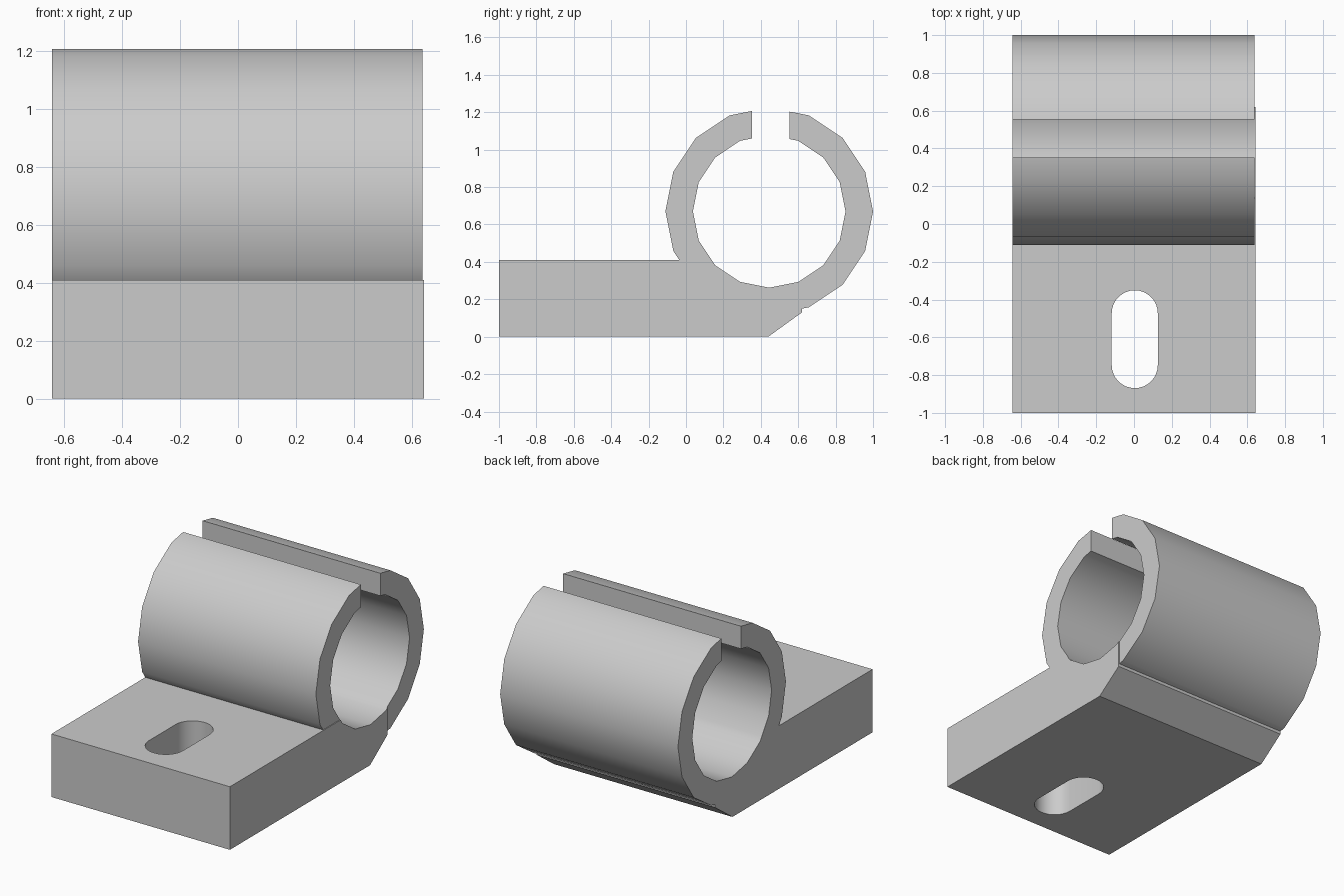
import bpy, bmesh, math
from mathutils import Vector

cube = bpy.data.objects.get("Cube")
if cube:
    bpy.data.objects.remove(cube, do_unlink=True)

LEFT, RIGHT, RING_RIGHT = -0.642, 0.642, 0.637
RING_Y, RING_Z = 0.445, 0.67

grey = bpy.data.materials.new("plain grey")
grey.use_nodes = True
grey.diffuse_color = (0.6, 0.6, 0.6, 1)
grey.node_tree.nodes["Principled BSDF"].inputs["Base Color"].default_value = (0.6, 0.6, 0.6, 1)


def prism(name, outline, depth):
    """Extrude a closed 3D outline along the depth vector."""
    bm = bmesh.new()
    face = bm.faces.new([bm.verts.new(p) for p in outline])
    side = bmesh.ops.extrude_face_region(bm, geom=[face])["geom"]
    moved = [v for v in side if isinstance(v, bmesh.types.BMVert)]
    bmesh.ops.translate(bm, verts=moved, vec=Vector(depth))
    bmesh.ops.recalc_face_normals(bm, faces=bm.faces)
    mesh = bpy.data.meshes.new(name)
    bm.to_mesh(mesh)
    bm.free()
    mesh.materials.append(grey)
    obj = bpy.data.objects.new(name, mesh)
    bpy.context.collection.objects.link(obj)
    return obj


def tube_outline(x, radius, sides=16):
    angles = [2 * math.pi * i / sides for i in range(sides)]
    return [(x, RING_Y + radius * math.cos(a), RING_Z + radius * math.sin(a)) for a in angles]


def combine(target, tool, operation):
    """Apply a boolean and discard the tool."""
    tool.hide_render = True
    mod = target.modifiers.new("combine", "BOOLEAN")
    mod.operation = operation
    mod.solver = "EXACT"
    mod.object = tool
    bpy.context.view_layer.objects.active = target
    bpy.ops.object.modifier_apply(modifier=mod.name)
    bpy.data.objects.remove(tool, do_unlink=True)


# Mounting foot with a chamfered rear edge
foot = [(-1, 0), (0.44, 0), (0.62, 0.13), (0.62, 0.41), (-1, 0.41)]
clamp = prism("pipe_clamp_bracket", [(LEFT, y, z) for y, z in foot], (RIGHT - LEFT, 0, 0))

# Clamp ring joined to the foot
ring = prism("ring", tube_outline(LEFT, 0.555), (RING_RIGHT - LEFT, 0, 0))
combine(clamp, ring, "UNION")

# Bore through the ring
combine(clamp, prism("bore", tube_outline(-1, 0.408), (2, 0, 0)), "DIFFERENCE")

# Split along the top of the ring
gap = [(-1, 0.353, 0.8), (-1, 0.553, 0.8), (-1, 0.553, 1.4), (-1, 0.353, 1.4)]
combine(clamp, prism("gap", gap, (2, 0, 0)), "DIFFERENCE")

# Rounded bolt slot through the foot
slot = []
for end, start in ((1, 0), (-1, math.pi)):
    for i in range(17):
        a = start + math.pi * i / 16
        slot.append((0.004 + 0.122 * math.cos(a), -0.61 + end * 0.137 + 0.122 * math.sin(a), -0.2))
combine(clamp, prism("bolt_slot", slot, (0, 0, 0.8)), "DIFFERENCE")

# Smooth curved walls, crisp corners
bpy.ops.object.select_all(action="DESELECT")
clamp.select_set(True)
bpy.context.view_layer.objects.active = clamp
bpy.ops.object.shade_smooth_by_angle(angle=math.radians(30))
